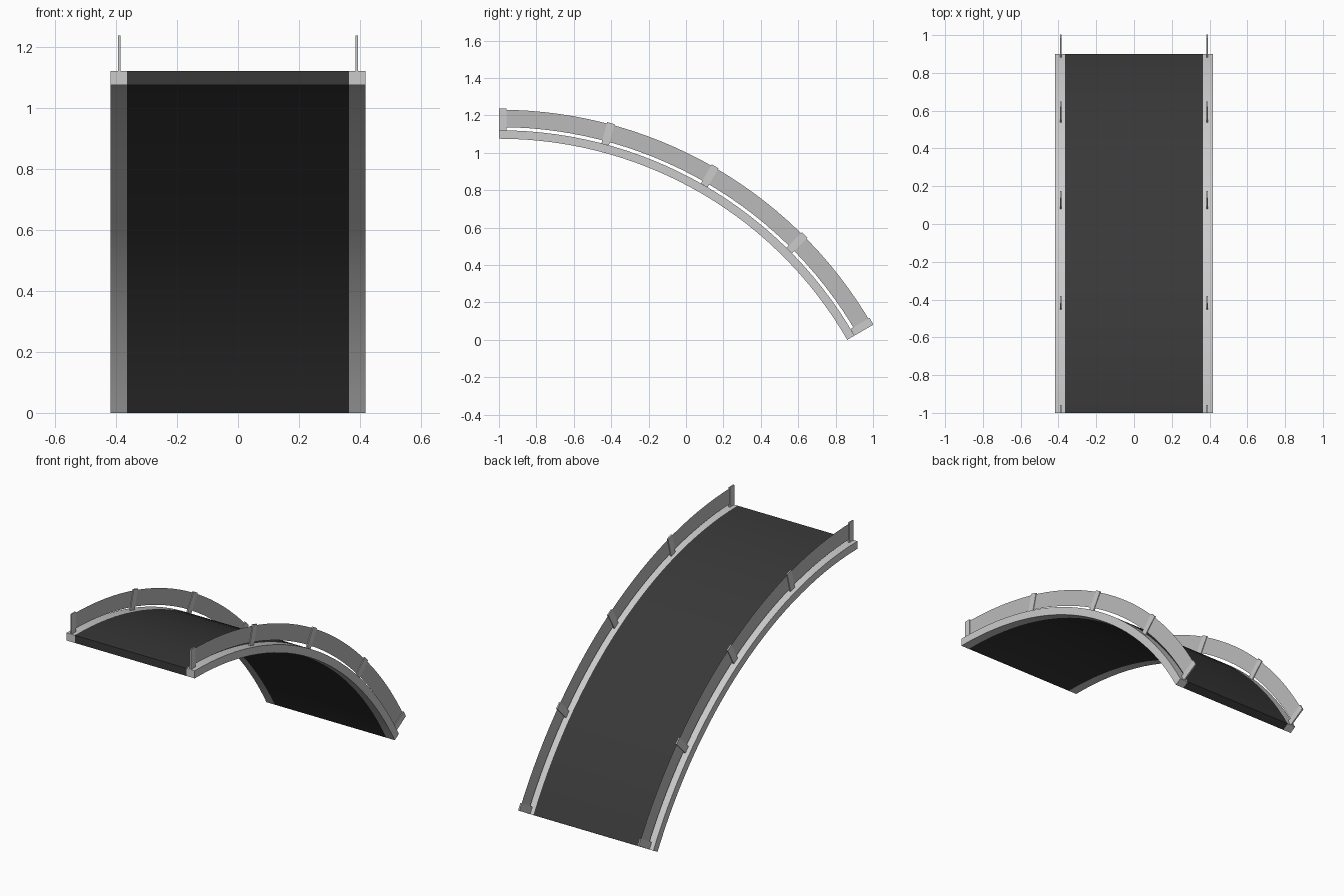
import bpy, bmesh
from math import sin, cos, radians

if "Cube" in bpy.data.objects:
    bpy.data.objects.remove(bpy.data.objects["Cube"])

CY, CZ = -1.0, -1.075          # centre of the arc in the YZ plane
SWEEP = 60                     # degrees
R_IN, R_OUT = 2.15, 2.195      # deck radii
SEGS = 30


def point(x, r, deg):
    a = radians(deg)
    return (x, CY + r * sin(a), CZ + r * cos(a))


def material(name, v):
    m = bpy.data.materials.new(name)
    m.diffuse_color = (v, v, v, 1)
    m.use_nodes = True
    m.node_tree.nodes["Principled BSDF"].inputs["Base Color"].default_value = m.diffuse_color
    return m


def finish(name, bm, mat=None, smooth=True):
    bmesh.ops.recalc_face_normals(bm, faces=bm.faces)
    me = bpy.data.meshes.new(name)
    bm.to_mesh(me)
    bm.free()
    ob = bpy.data.objects.new(name, me)
    bpy.context.collection.objects.link(ob)
    if mat:
        me.materials.append(mat)
    if smooth:
        bpy.context.view_layer.objects.active = ob
        ob.select_set(True)
        bpy.ops.object.shade_smooth_by_angle(angle=radians(30))
        ob.select_set(False)
    return ob


def arc_strip(name, profile, mat=None):
    """Sweep an (x, radius) profile along the arc; two points give a sheet."""
    bm = bmesh.new()
    rings = [[bm.verts.new(point(x, r, SWEEP * i / SEGS)) for x, r in profile]
             for i in range(SEGS + 1)]
    n = len(profile)
    for a, b in zip(rings, rings[1:]):
        for j in range(n if n > 2 else 1):
            k = (j + 1) % n
            bm.faces.new((a[j], a[k], b[k], b[j]))
    if n > 2:
        bm.faces.new(rings[0])
        bm.faces.new(rings[-1][::-1])
    return finish(name, bm, mat)


def rect(x0, x1, r0, r1):
    return [(x0, r0), (x1, r0), (x1, r1), (x0, r1)]


def post(name, x, deg, shift, w=0.041, t=0.008):
    """Thin upright plate standing radially on the curb."""
    bm = bmesh.new()
    bmesh.ops.create_cube(bm, size=1)
    a = radians(deg)
    for v in bm.verts:
        r = R_OUT + (v.co.z + 0.5) * 0.117
        s = v.co.y * w + shift * w / 2
        v.co = (x + v.co.x * t, CY + r * sin(a) + s * cos(a),
                CZ + r * cos(a) - s * sin(a))
    return finish(name, bm, smooth=False)


dark = material("dark_surface", 0.04)
glass = material("panel_grey", 0.5)

# Road deck
arc_strip("deck", rect(-0.364, 0.364, R_IN, R_OUT), dark)

for side, s in (("left", -1), ("right", 1)):
    # Edge curb and thin railing sheet
    arc_strip(f"{side}_curb", rect(s * 0.364, s * 0.418, R_IN, R_OUT))
    arc_strip(f"{side}_rail_panel", [(s * 0.389, 2.212), (s * 0.389, 2.305)], glass)
    # Five posts; the end ones sit flush with the bridge ends
    for i in range(5):
        shift = 1 if i == 0 else -1 if i == 4 else 0
        post(f"{side}_post_{i + 1}", s * 0.389, i * SWEEP / 4, shift)
